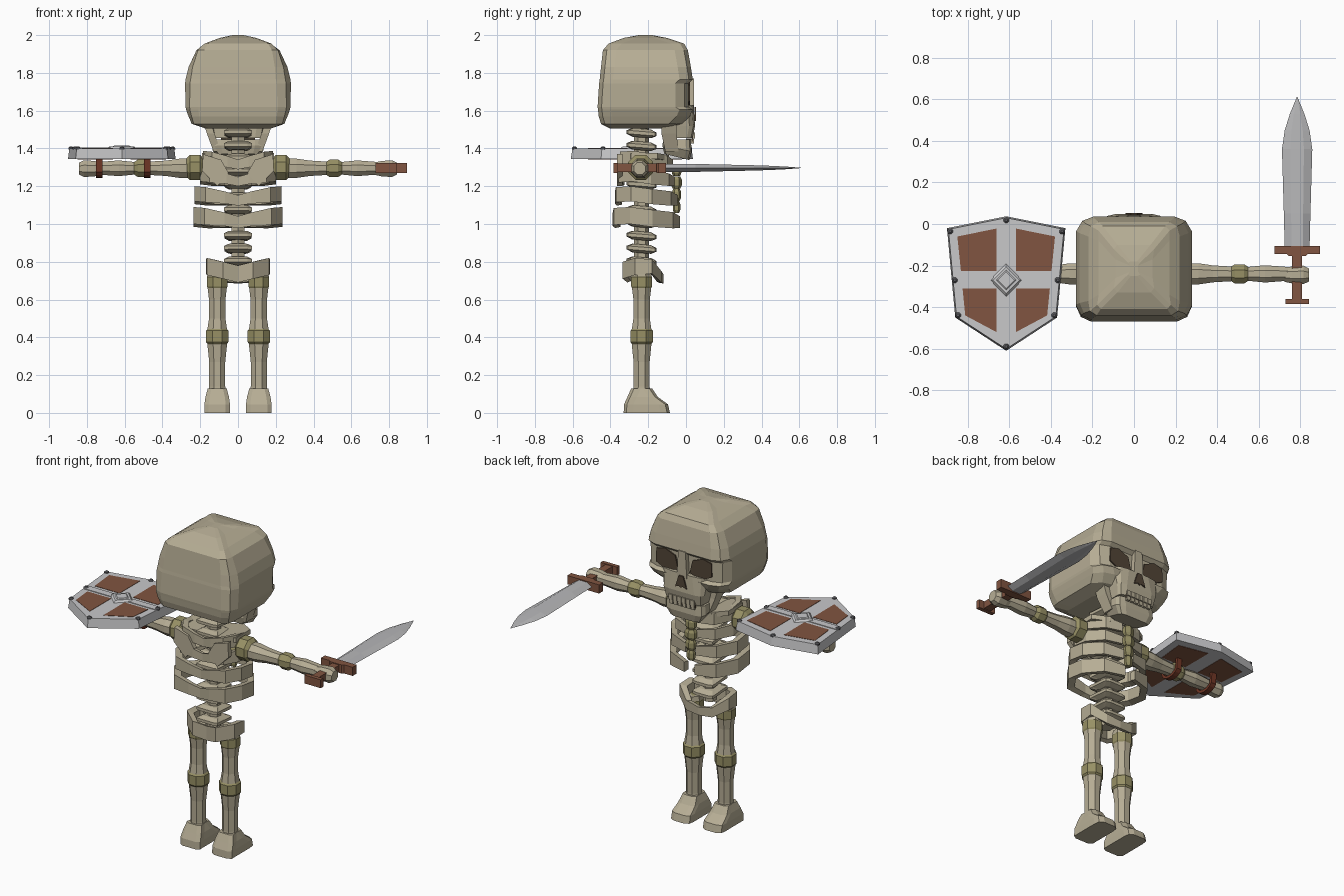
import bpy, bmesh, math
from mathutils import Vector

if "Cube" in bpy.data.objects:
    bpy.data.objects.remove(bpy.data.objects["Cube"])


def material(name, r, g, b):
    m = bpy.data.materials.new(name)
    m.diffuse_color = (r, g, b, 1)
    m.use_nodes = True
    m.node_tree.nodes["Principled BSDF"].inputs["Base Color"].default_value = m.diffuse_color
    return m


BONE = material("bone", .47, .42, .30)
JOINT = material("olive_cartilage", .31, .28, .13)
SOCKET = material("dark_socket", .085, .06, .038)
WOOD = material("brown_wood", .22, .09, .052)
STEEL = material("light_steel", .58, .58, .59)
RIVET = material("dark_rivet", .11, .11, .12)
BLADE = material("blade_steel", .48, .48, .49)
STRAP = material("red_leather", .17, .04, .02)


def loft(name, rings, mat):
    """Skin a list of equal-length point rings and cap both ends."""
    bm = bmesh.new()
    vs = [[bm.verts.new(p) for p in r] for r in rings]
    n = len(rings[0])
    for a, b in zip(vs, vs[1:]):
        for i in range(n):
            j = (i + 1) % n
            bm.faces.new((a[i], a[j], b[j], b[i]))
    bm.faces.new(vs[0])
    bm.faces.new(vs[-1])
    bmesh.ops.remove_doubles(bm, verts=bm.verts, dist=1e-5)
    bmesh.ops.recalc_face_normals(bm, faces=bm.faces)
    me = bpy.data.meshes.new(name)
    bm.to_mesh(me)
    bm.free()
    me.materials.append(mat)
    ob = bpy.data.objects.new(name, me)
    bpy.context.collection.objects.link(ob)
    return ob


def tube(name, axis, cx, cy, stations, mat, n=8, flat=1.0):
    """Faceted tube along x or z; stations are (position, radius)."""
    rings = []
    for t, r in stations:
        ring = []
        for i in range(n):
            a = (i + .5) * math.tau / n
            u, v = r * math.cos(a), r * math.sin(a) * flat
            ring.append((cx + u, cy + v, t) if axis == "z" else (t, cx + u, cy + v))
        rings.append(ring)
    return loft(name, rings, mat)


def prism(name, pts, z0, z1, mat, inset=1.0):
    """Extrude a top-view outline, optionally shrinking the upper end."""
    c = sum((Vector(p) for p in pts), Vector((0, 0))) / len(pts)
    up = [c + (Vector(p) - c) * inset for p in pts]
    return loft(name, [[(x, y, z0) for x, y in pts], [(x, y, z1) for x, y in up]], mat)


def plate(name, pts, y0, y1, mat):
    """Extrude a front-facing outline along y."""
    return loft(name, [[(x, y, z) for x, z in pts] for y in (y0, y1)], mat)


def box(name, x0, x1, y0, y1, z0, z1, mat):
    return prism(name, [(x0, y0), (x1, y0), (x1, y1), (x0, y1)], z0, z1, mat)


def section(z, hx, bw, fw, y0, y1, d=.07, cx=0, tilt=0):
    """Twelve-sided rounded section: side, back and front half-widths."""
    m = (y0 + y1) / 2
    right = [(bw, y0), ((hx + bw) / 2 + .012, y0 + d * .3), (hx, y0 + d),
             (hx, y1 - d), ((hx + fw) / 2 + .012, y1 - d * .3), (fw, y1)]
    pts = right + [(-x, y) for x, y in reversed(right)]
    return [(cx + x, y, z + tilt * (y - m)) for x, y in pts]


# Skull: cranium, brow, sunken eye band and cheeks in one loft
loft("cranium", [section(*s) for s in (
    (1.505, .17, .15, .10, -.40, -.10), (1.53, .245, .20, .13, -.45, -.02),
    (1.57, .262, .205, .16, -.462, .02), (1.605, .275, .21, .185, -.466, .036),
    (1.62, .278, .21, .19, -.468, .014), (1.745, .28, .205, .195, -.46, .014),
    (1.765, .278, .20, .195, -.457, .036), (1.83, .262, .195, .19, -.45, .026),
    (1.92, .22, .18, .17, -.44, .01), (1.955, .17, .16, .15, -.41, -.01),
    (1.985, .09, .08, .08, -.33, -.10), (2.0, .02, .015, .015, -.25, -.18, .02))], BONE)
loft("upper_jaw", [section(1.455, .125, .09, .085, -.10, .035, .03),
                   section(1.52, .14, .10, .09, -.10, .048, .03),
                   section(1.63, .16, .10, .07, -.10, .04, .03)], BONE)
loft("lower_jaw", [section(1.355, .105, .08, .07, -.115, .018, .03, 0, -.25),
                   section(1.40, .135, .09, .085, -.125, .03, .03, 0, -.2),
                   section(1.448, .13, .09, .085, -.12, .026, .03)], BONE)
plate("nose_bridge", [(-.035, 1.60), (.035, 1.60), (.025, 1.77), (-.025, 1.77)], 0, .042, BONE)
plate("nose_hole", [(-.04, 1.545), (-.012, 1.555), (0, 1.545), (.012, 1.555),
                    (.04, 1.545), (.015, 1.62), (-.015, 1.62)], .044, .0525, SOCKET)
for i in range(6):
    x = -.088 + i * .03
    box("upper_tooth", x, x + .025, .0, .048, 1.452, 1.485, BONE)
    box("lower_tooth", x + .002, x + .024, .0, .042, 1.425, 1.45, BONE)
box("mouth_gap", -.09, .09, .032, .037, 1.436, 1.468, SOCKET)
for s in (-1, 1):
    plate("eye_socket", [(s * x, z) for x, z in (
        (.04, 1.64), (.06, 1.72), (.13, 1.748), (.19, 1.735), (.192, 1.65), (.12, 1.615))],
        .014, .022, SOCKET)
    loft("jaw_hinge", [[(s * x, y, z) for x, y in ((a, b), (a + .04, b), (a + .04, c), (a, c))]
                       for a, b, c, z in ((.09, -.11, -.04, 1.385), (.125, -.13, -.05, 1.48),
                                          (.15, -.13, -.05, 1.56))], BONE)

# Spine: core with flared vertebrae
tube("spine_core", "z", 0, -.235, [(.74, .04), (1.54, .04)], BONE, 6)
for i in range(11):
    z = .80 + i * .068
    loft("vertebra", [section(z + dz, w, w * .7, w * .6, -.235 - d, -.235 + d, .03, 0, -.08)
                      for dz, w, d in ((-.022, .045, .05), (-.008, .072, .08),
                                       (.01, .072, .08), (.024, .045, .05))], BONE)


def hoop(name, s, path, cy, mat, thick=.82):
    """Half hoop through (x, y, z, height) points around (0, cy)."""
    rings = []
    for x, y, z, h in path:
        xi, yi = x * thick, cy + (y - cy) * thick
        rings.append([(s * x, y, z - h / 2), (s * x, y, z + h / 2),
                      (s * xi, yi, z + h * .4), (s * xi, yi, z - h * .4)])
    return loft(name, rings, mat)


RIB = [(.0, -.88, -.02, .7), (.3, -.95, -.005, .8), (.75, -.92, .01, 1), (1, -.45, .015, 1),
       (1, .2, 0, 1), (.68, .8, -.01, .95), (.15, 1, -.02, .7)]
for s in (-1, 1):
    for z, w, d, h in ((1.335, .185, .145, .075), (1.245, .20, .155, .07),
                       (1.145, .23, .17, .08), (1.03, .235, .182, .09)):
        hoop("rib", s, [(w * u, -.215 + d * v, z + dz, h * k) for u, v, dz, k in RIB], -.215, BONE)
    # Collar and shoulder blade
    loft("collar_bone", [[(s * x, y, z) for y, z in ((b, c), (f, c), (f, c + .03), (b, c + .03))]
                         for x, b, f, c in ((0, -.27, -.09, 1.31), (.10, -.32, -.09, 1.335),
                                            (.19, -.29, -.15, 1.345))], BONE)
    plate("shoulder_blade", [(s * x, z) for x, z in (
        (.05, 1.27), (.09, 1.34), (.185, 1.37), (.19, 1.28), (.11, 1.20))], -.365, -.335, BONE)
    # Pelvis
    hoop("pelvis", s, [(0, -.31, .735, .09), (.08, -.335, .755, .09), (.165, -.27, .775, .09),
                       (.17, -.18, .775, .075), (.09, -.13, .72, .06), (0, -.12, .71, .05)],
         -.23, BONE, .75)
    # Leg
    x = s * .11
    tube("hip_joint", "z", x, -.235, [(.64, .042), (.67, .06), (.72, .06), (.75, .035)], JOINT)
    tube("thigh", "z", x, -.235, [(.43, .058), (.50, .047), (.60, .047), (.70, .06), (.75, .055)], BONE)
    tube("knee", "z", x, -.235, [(.355, .048), (.375, .064), (.435, .064), (.45, .05)], JOINT)
    tube("shin", "z", x, -.235, [(.08, .052), (.14, .046), (.27, .046), (.36, .056), (.38, .056)], BONE)
    loft("foot", [section(*r, .05, x) for r in (
        (0, .068, .045, .035, -.33, -.085), (.045, .067, .045, .035, -.328, -.095),
        (.085, .06, .04, .03, -.31, -.15), (.13, .046, .03, .025, -.29, -.18))], BONE)
    # Arm
    tube("shoulder_joint", "x", -.24, 1.30, [(s * .18, .05), (s * .20, .072), (s * .255, .072),
                                             (s * .275, .05)], JOINT)
    tube("upper_arm", "x", -.24, 1.295, [(s * .25, .055), (s * .31, .055), (s * .38, .044),
                                         (s * .49, .037)], BONE)
    tube("elbow", "x", -.24, 1.295, [(s * .465, .036), (s * .485, .05), (s * .53, .05),
                                     (s * .55, .036)], JOINT)
    tube("forearm", "x", -.24, 1.295, [(s * .53, .034), (s * .63, .045), (s * .74, .036)], BONE)
    tube("hand", "x", -.245, 1.293, [(s * .725, .036), (s * .76, .044), (s * .815, .048),
                                     (s * .842, .034)], BONE)

# Breastbone
for z, w in ((1.09, .028), (1.155, .034), (1.22, .04), (1.285, .036)):
    tube("breastbone", "z", 0, -.05, [(z - .032, w * .7), (z - .015, w), (z + .015, w),
                                      (z + .032, w * .7)], JOINT, 6, .7)

# Sword
SX, SZ = .785, 1.297
box("sword_grip", SX - .024, SX + .024, -.37, -.12, SZ - .022, SZ + .022, WOOD)
prism("sword_guard", [(SX + x, y) for x, y in (
    (-.11, -.145), (-.05, -.145), (-.04, -.155), (.04, -.155), (.05, -.145), (.11, -.145),
    (.11, -.105), (-.11, -.105))], SZ - .027, SZ + .027, WOOD)
box("sword_pommel", SX - .057, SX + .057, -.385, -.36, SZ - .026, SZ + .026, WOOD)
loft("sword_blade", [[(SX + u * w, y, SZ + v * t) for u, v in (
    (1, 0), (.45, 1), (-.45, 1), (-1, 0), (-.45, -1), (.45, -1))] for y, w, t in (
        (-.11, .06, .021), (.05, .064, .021), (.36, .073, .014), (.45, .06, .011),
        (.53, .035, .007), (.61, .002, .001))], BLADE)

# Shield: plate with raised rim colour, wood panels on both sides
CX, CY = -.615, -.27
HALF = [(.285, -.02), (.262, -.27), (.245, -.45)]
outline = ([(CX, .037)] + [(CX + x, y) for x, y in HALF] + [(CX, -.61)]
           + [(CX - x, y) for x, y in reversed(HALF)])
prism("shield_body", outline, 1.343, 1.40, STEEL, .975)
for s in (-1, 1):
    for panel in ([(.047, -.022), (.235, -.06), (.218, -.225), (.047, -.225)],
                  [(.047, -.31), (.21, -.31), (.197, -.44), (.047, -.52)]):
        pts = [(CX + s * x, y) for x, y in panel]
        prism("shield_panel_top", pts, 1.399, 1.402, WOOD)
        prism("shield_panel_bottom", pts, 1.341, 1.344, WOOD)
    box("shield_cross_ridge", CX + s * .06, CX + s * .25, CY - .022, CY + .022, 1.399, 1.404, STEEL)
for r, z0, z1, k in ((.08, 1.399, 1.411, .8), (.05, 1.41, 1.415, .8)):
    prism("shield_boss", [(CX + r, CY), (CX, CY + r), (CX - r, CY), (CX, CY - r)], z0, z1, STEEL, k)
for x, y in outline:
    tube("rivet", "z", CX + (x - CX) * .945, CY + (y - CY) * .94,
         [(1.395, .015), (1.404, .014), (1.41, .007)], RIVET)

# Arm straps: U-shaped loops under the shield
for x in (-.735, -.48):
    rings = []
    for i in range(9):
        a = math.pi * i / 8
        z = 1.295 - .035 * math.sin(a) if 0 < i < 8 else 1.35
        rings.append([(x + dx, -.24 + math.cos(a) * (.055 + o), z - o * math.sin(a))
                      for dx, o in ((-.017, 0), (.017, 0), (.017, .017), (-.017, .017))])
    loft("arm_strap", rings, STRAP)
